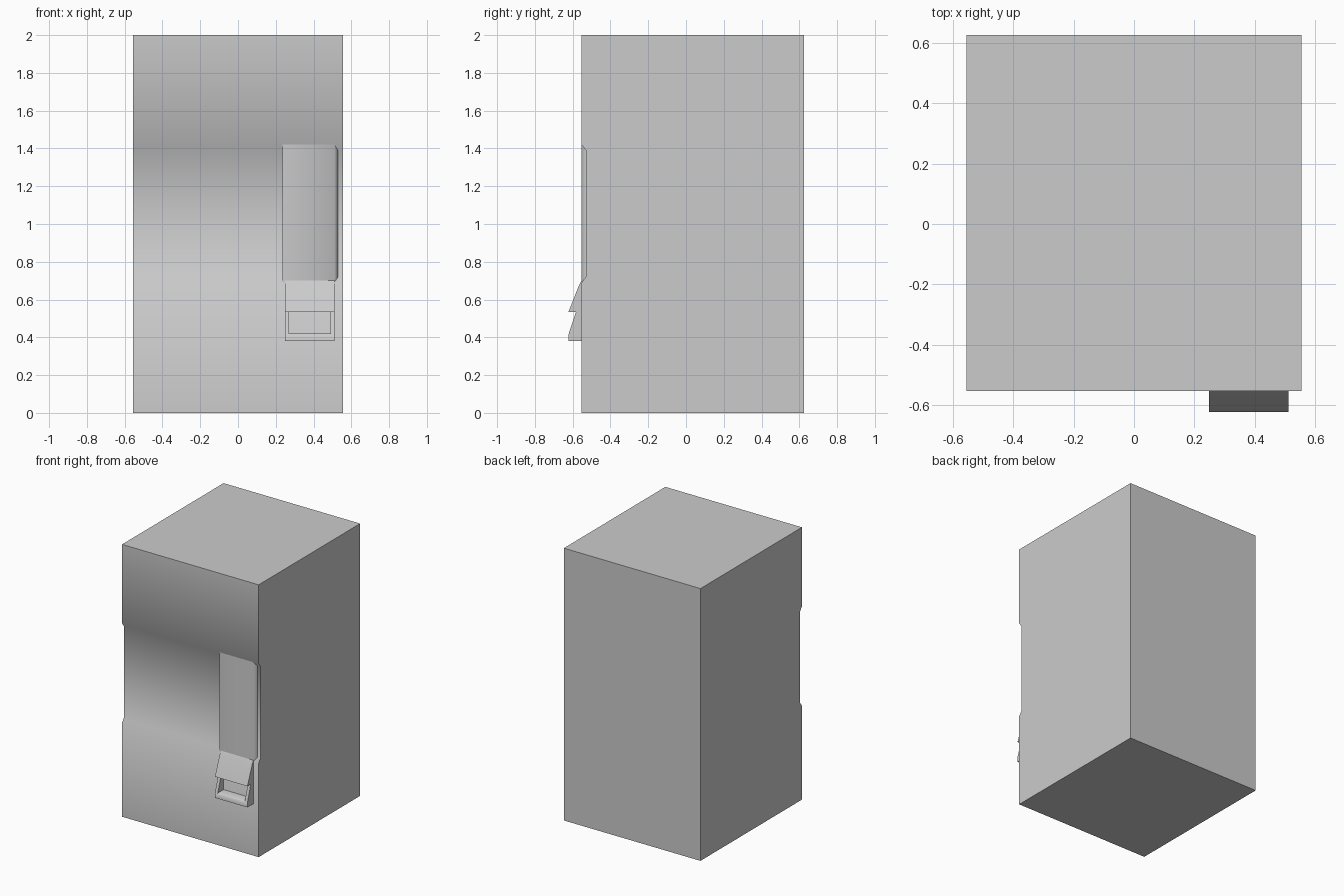
import bpy, bmesh, math

if "Cube" in bpy.data.objects:
    bpy.data.objects.remove(bpy.data.objects["Cube"])


def prism(name, pts, lo, hi, axis='X', smooth=None):
    """Extrude a closed profile: (y, z) along X, or (x, y) along Z."""
    bm = bmesh.new()

    def place(p, d):
        return (d, p[0], p[1]) if axis == 'X' else (p[0], p[1], d)

    a = [bm.verts.new(place(p, lo)) for p in pts]
    b = [bm.verts.new(place(p, hi)) for p in pts]
    bm.faces.new(a)
    bm.faces.new(b)
    n = len(pts)
    for i in range(n):
        j = (i + 1) % n
        bm.faces.new((a[i], a[j], b[j], b[i]))
    bmesh.ops.recalc_face_normals(bm, faces=bm.faces)
    me = bpy.data.meshes.new(name)
    bm.to_mesh(me)
    bm.free()
    ob = bpy.data.objects.new(name, me)
    bpy.context.collection.objects.link(ob)
    if smooth:
        bpy.ops.object.select_all(action='DESELECT')
        ob.select_set(True)
        bpy.context.view_layer.objects.active = ob
        bpy.ops.object.shade_smooth_by_angle(angle=math.radians(smooth))
    return ob


W = 0.555        # half width
BODY = -0.525    # front of the cabinet box
FACE = -0.553    # front of the fascia
RECESS = -0.53   # back of the recessed window

# Cabinet box
prism("cabinet", [(0.625, 0), (BODY, 0), (BODY, 2), (0.625, 2)], -W, W)

# Fascia with a recessed window band
prism("fascia", [(BODY, 0), (FACE, 0), (FACE, 0.69), (RECESS, 0.72),
                 (RECESS, 1.39), (FACE, 1.42), (FACE, 2), (BODY, 2)],
      -W, W, smooth=60)

# Raised control panel beside the window, sloped on its outer edge
prism("control_panel", [(0.235, RECESS + 0.003), (0.235, FACE), (0.51, FACE),
                        (0.53, RECESS), (0.53, RECESS + 0.003)],
      0.69, 1.42, axis='Z', smooth=60)

# Dispenser hood: curved flap overhanging the tray
X0, X1 = 0.248, 0.512
prism("dispenser_hood", [(FACE + 0.005, 0.70), (FACE, 0.70), (-0.568, 0.672),
                         (-0.622, 0.535), (-0.58, 0.535), (FACE + 0.005, 0.535)],
      X0, X1, smooth=30)

# Tray floor with front lip
prism("tray_floor", [(FACE + 0.005, 0.38), (-0.622, 0.38), (-0.622, 0.415),
                     (-0.615, 0.42), (FACE + 0.005, 0.42)], X0, X1, smooth=60)

# Tray side cheeks
for side, x in (("left", X0), ("right", X1 - 0.022)):
    prism("tray_cheek_" + side, [(FACE + 0.005, 0.415), (-0.622, 0.415),
                                 (-0.582, 0.537), (FACE + 0.005, 0.537)],
          x, x + 0.022)
